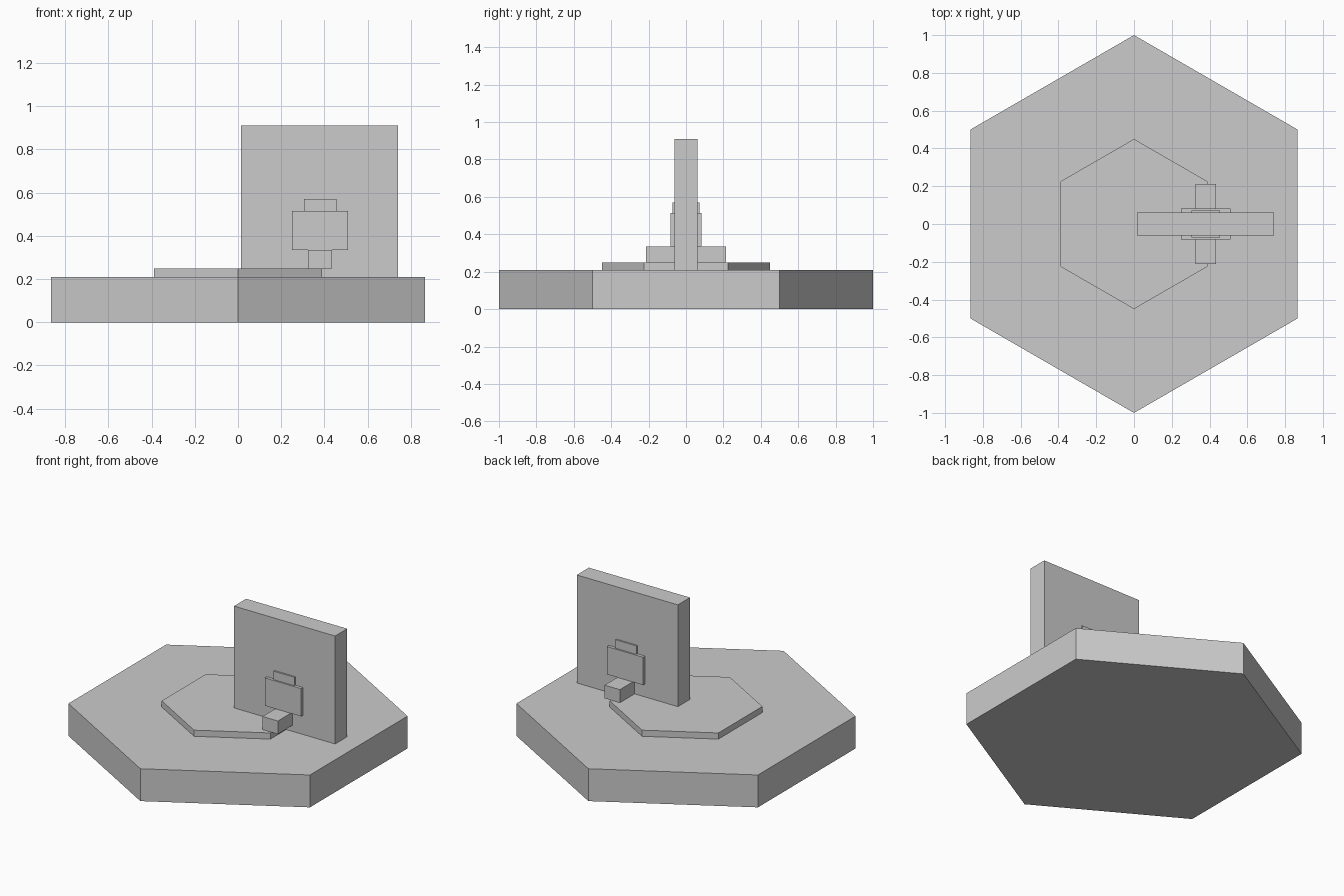
import bpy
import math

cube = bpy.data.objects.get("Cube")
if cube:
    bpy.data.objects.remove(cube, do_unlink=True)

grey = bpy.data.materials.new("plain_grey")
grey.use_nodes = True
colour = (0.6, 0.6, 0.6, 1)
grey.diffuse_color = colour
grey.node_tree.nodes["Principled BSDF"].inputs["Base Color"].default_value = colour


def finish(name):
    obj = bpy.context.object
    obj.name = name
    obj.data.materials.append(grey)
    return obj


def hexagon(name, radius, z0, z1):
    """Six-sided slab with corners pointing to the front and back."""
    bpy.ops.mesh.primitive_cylinder_add(vertices=6, radius=radius, depth=z1 - z0,
                                        location=(0, 0, (z0 + z1) / 2))
    return finish(name)


def box(name, x0, x1, y0, y1, z0, z1):
    bpy.ops.mesh.primitive_cube_add(size=1, location=((x0 + x1) / 2, (y0 + y1) / 2, (z0 + z1) / 2))
    obj = finish(name)
    obj.scale = (x1 - x0, y1 - y0, z1 - z0)
    bpy.ops.object.transform_apply(location=False, rotation=False, scale=True)
    return obj


# Stepped hexagonal base
hexagon("base", 1.0, 0, 0.21)
hexagon("raised_step", 0.45, 0.21, 0.25)

# Upright wall
wall = 0.062
box("wall", 0.015, 0.74, -wall, wall, 0.21, 0.91)

# Seat, backrest and headrest on each face of the wall
for side, sign in (("front", -1), ("back", 1)):
    for part, x0, x1, reach, z0, z1 in (
        ("seat", 0.325, 0.435, 0.213, 0.25, 0.335),
        ("backrest", 0.25, 0.51, 0.082, 0.335, 0.515),
        ("headrest", 0.305, 0.455, 0.072, 0.515, 0.57),
    ):
        y0, y1 = sorted((sign * wall, sign * reach))
        box(f"{side}_{part}", x0, x1, y0, y1, z0, z1)
